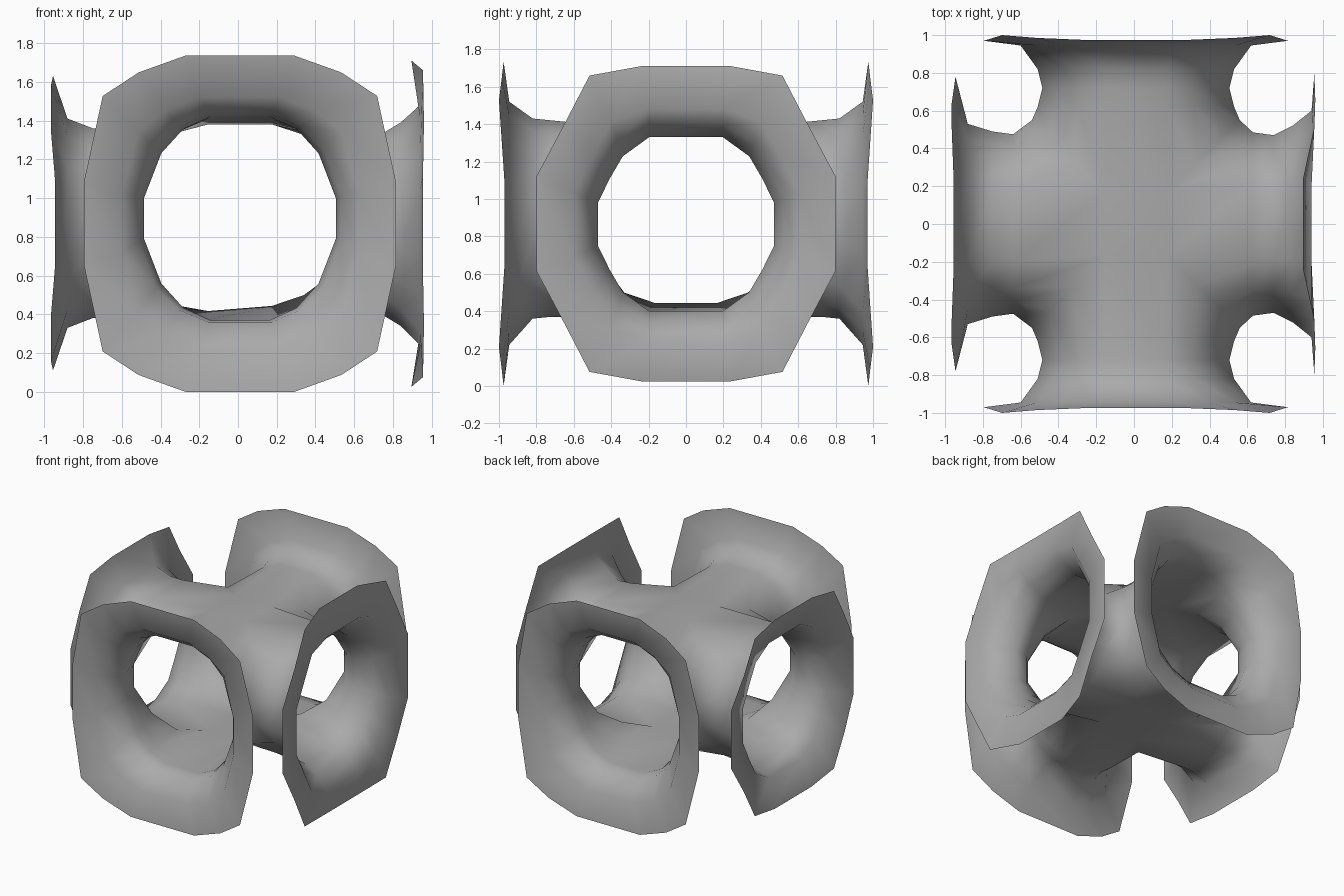
import bpy
import bmesh
from mathutils import Vector

cube = bpy.data.objects.get("Cube")
if cube:
    bpy.data.objects.remove(cube, do_unlink=True)

# Single plain grey material
grey = bpy.data.materials.new("plain_grey")
grey.use_nodes = True
COLOR = (0.4, 0.4, 0.4, 1.0)
grey.diffuse_color = COLOR
grey.node_tree.nodes["Principled BSDF"].inputs["Base Color"].default_value = COLOR

# Quarter sections as fractions of half width and half height, from top to side
BODY = [(0.30, 1.0), (0.60, 0.91), (0.83, 0.66), (1.0, 0.20)]
ROUND_THROAT = [(0.31, 1.0), (0.59, 0.88), (0.82, 0.64), (1.0, 0.20)]
OCTAGON_THROAT = [(0.42, 1.0), (0.72, 0.78), (0.87, 0.52), (1.0, 0.25)]
ROUND_RIM = [(0.35, 1.0), (0.65, 0.90), (0.88, 0.76), (1.0, 0.25)]
OCTAGON_RIM = [(0.30, 1.0), (0.645, 0.94), (0.82, 0.62), (1.0, 0.30)]


def full_section(quarter):
    """Mirror a quarter section into a closed loop of (u, v, quarter index)."""
    right = [(u, v, i) for i, (u, v) in enumerate(quarter)]
    right += [(u, -v, i) for u, v, i in reversed(right)]
    return right + [(-u, v, i) for u, v, i in reversed(right)]


def ring(inner, outer, blend, depth, half_width, top, bottom):
    """Points (across, outward, height); depth is a number, a list, or None for the mitre."""
    quarter = [tuple(Vector(a).lerp(Vector(b), blend)) for a, b in zip(inner, outer)]
    mid, half = (top + bottom) / 2, (top - bottom) / 2
    points = []
    for u, v, i in full_section(quarter):
        across = u * half_width
        if depth is None:
            out = abs(across)
        else:
            out = depth[i] if isinstance(depth, list) else depth
        points.append((across, out, mid + v * half))
    return points


# Rings from the mitred centre out to the flared rim:
# blend to rim shape, depth, half width, top, bottom
MITRE = (0, None, 0.55, 1.38, 0.43)
LONG_ARM = [
    (0, 0.62, 0.52, 1.41, 0.37),
    (0, 0.72, 0.495, 1.42, 0.37),
    (0.2, 0.82, 0.52, 1.43, 0.36),
    (0.7, 0.945, 0.61, 1.52, 0.22),
    (1, [0.975, 0.985, 1.0, 0.97], 0.805, 1.735, 0.0),
]
LEFT_ARM = [
    (0, 0.62, 0.485, 1.335, 0.40),
    (0, 0.73, 0.47, 1.33, 0.40),
    (0.3, 0.83, 0.52, 1.39, 0.34),
    (0.7, 0.93, 0.60, 1.48, 0.24),
    (1, [0.885, 0.945, 0.95, 0.945], 0.80, 1.71, 0.025),
]
RIGHT_ARM = [
    (0, 0.65, 0.475, 1.36, 0.38),
    (0, 0.76, 0.49, 1.36, 0.38),
    (0.3, 0.89, 0.53, 1.41, 0.33),
    (1, [0.965, 0.975, 0.975, 0.955], 0.78, 1.63, 0.11),
]

# Each arm: rings, throat shape, rim shape, outward direction, across direction
ARMS = [
    (LONG_ARM, ROUND_THROAT, ROUND_RIM, Vector((0, -1, 0)), Vector((1, 0, 0))),
    (LONG_ARM, ROUND_THROAT, ROUND_RIM, Vector((0, 1, 0)), Vector((-1, 0, 0))),
    (LEFT_ARM, OCTAGON_THROAT, OCTAGON_RIM, Vector((1, 0, 0)), Vector((0, 1, 0))),
    (RIGHT_ARM, OCTAGON_THROAT, OCTAGON_RIM, Vector((-1, 0, 0)), Vector((0, -1, 0))),
]

bm = bmesh.new()

# Four flared arms
for specs, throat, rim, outward, sideways in ARMS:
    rings = [ring(BODY, BODY, *MITRE)] + [ring(throat, rim, *spec) for spec in specs]
    loops = [[bm.verts.new(sideways * a + outward * d + Vector((0, 0, z))) for a, d, z in points]
             for points in rings]
    for inner, outer in zip(loops, loops[1:]):
        for i in range(len(inner)):
            j = (i + 1) % len(inner)
            bm.faces.new((inner[i], inner[j], outer[j], outer[i]))

# Join the arms at the mitre and close the square in the roof and floor
bmesh.ops.remove_doubles(bm, verts=bm.verts, dist=0.001)
reach = 0.3 * 0.55 + 0.01
for above in (True, False):
    corners = [v for v in bm.verts
               if abs(v.co.x) < reach and abs(v.co.y) < reach and (v.co.z > 0.9) == above]
    bmesh.ops.contextual_create(bm, geom=corners)

# The floor of the centre rises gently to the left
for v in bm.verts:
    if v.co.z < 0.55 and max(abs(v.co.x), abs(v.co.y)) < 0.4:
        v.co.z += 0.08 * v.co.x

# The arms sit slightly left of the middle
bmesh.ops.translate(bm, verts=bm.verts, vec=(0.01, 0, 0))
bmesh.ops.recalc_face_normals(bm, faces=bm.faces)

mesh = bpy.data.meshes.new("flared_cross_shell")
bm.to_mesh(mesh)
bm.free()
mesh.materials.append(grey)
shell = bpy.data.objects.new("flared_cross_shell", mesh)
bpy.context.collection.objects.link(shell)

# Smooth shading over the whole sheet
for poly in mesh.polygons:
    poly.use_smooth = True
